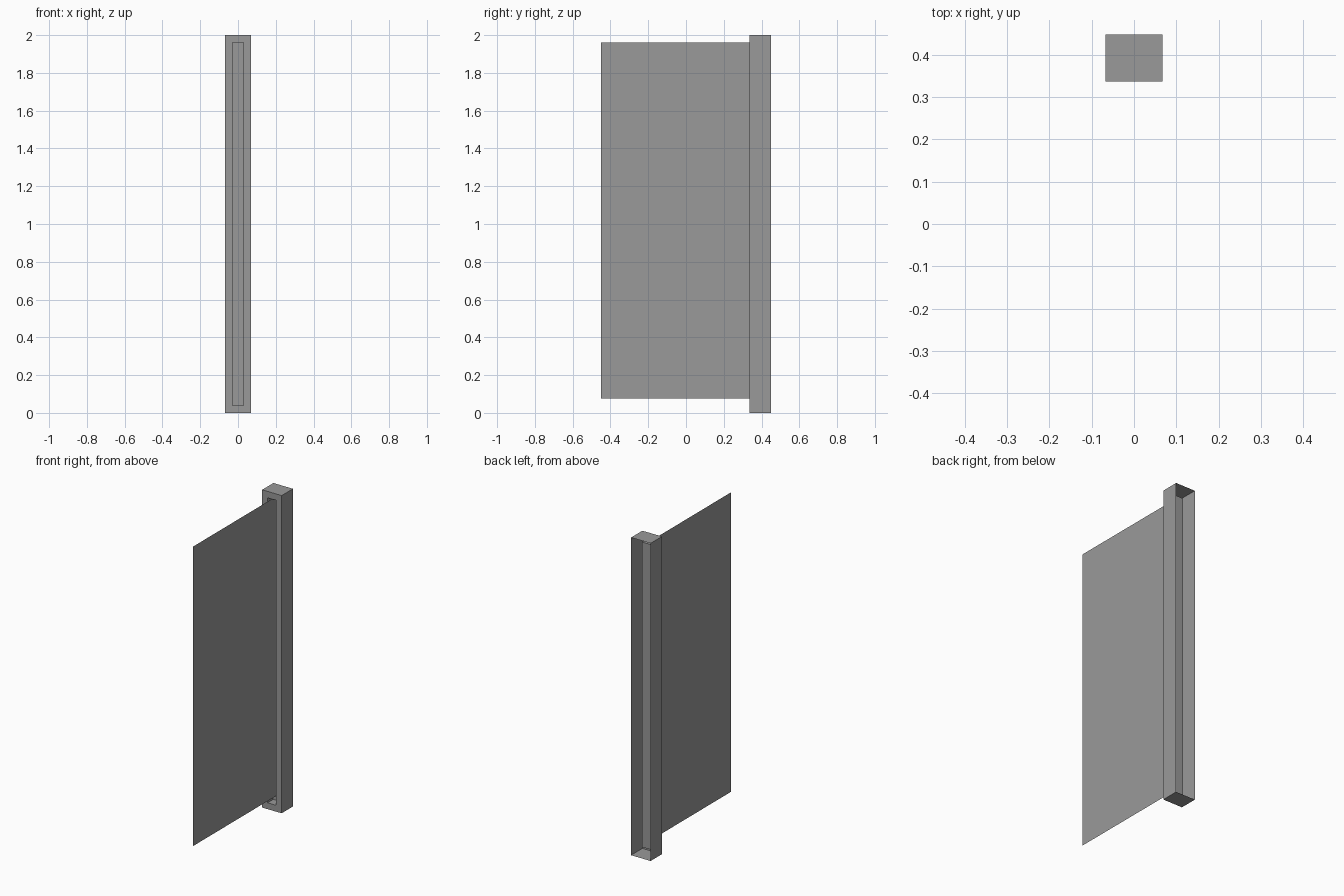
import bpy
import bmesh

cube = bpy.data.objects.get("Cube")
if cube:
    bpy.data.objects.remove(cube, do_unlink=True)

grey = bpy.data.materials.new("mid grey")
grey.use_nodes = True
colour = (0.32, 0.32, 0.32, 1)
grey.diffuse_color = colour
grey.node_tree.nodes["Principled BSDF"].inputs["Base Color"].default_value = colour

WIDTH, FRONT, BACK, HEIGHT = 0.068, 0.337, 0.449, 2.0
SLOT_WIDTH, SLOT_BACK, SLOT_LOW, SLOT_HIGH = 0.03, 0.393, 0.04, 1.96


def ring(bm, half, y, low, high):
    """Rectangle of vertices in the xz plane."""
    return [bm.verts.new((x, y, z)) for x, z in
            ((-half, low), (half, low), (half, high), (-half, high))]


def bridge(bm, a, b):
    """Band of four faces between two rectangles."""
    for i in range(4):
        j = (i + 1) % 4
        bm.faces.new((a[i], a[j], b[j], b[i]))


def finish(bm, name):
    mesh = bpy.data.meshes.new(name)
    bm.to_mesh(mesh)
    bm.free()
    mesh.materials.append(grey)
    obj = bpy.data.objects.new(name, mesh)
    bpy.context.collection.objects.link(obj)
    return obj


# Post: thin sheet shell, open at the back, with a recessed slot in the front
bm = bmesh.new()
rear = ring(bm, WIDTH, BACK, 0, HEIGHT)
face = ring(bm, WIDTH, FRONT, 0, HEIGHT)
lip = ring(bm, SLOT_WIDTH, FRONT, SLOT_LOW, SLOT_HIGH)
floor = ring(bm, SLOT_WIDTH, SLOT_BACK, SLOT_LOW, SLOT_HIGH)
bridge(bm, rear, face)
bridge(bm, face, lip)
bridge(bm, lip, floor)
bm.faces.new(floor)
bmesh.ops.recalc_face_normals(bm, faces=bm.faces)
# The slot lip faces forward, so the outside of the post faces out
bm.faces.ensure_lookup_table()
if bm.faces[4].normal.y > 0:
    bmesh.ops.reverse_faces(bm, faces=bm.faces)
finish(bm, "slotted_post")

# Panel: flat sheet running from the slot towards the front
bm = bmesh.new()
corners = ((-0.449, 0.075), (SLOT_BACK, 0.075),
           (SLOT_BACK, SLOT_HIGH), (-0.449, SLOT_HIGH))
bm.faces.new([bm.verts.new((0, y, z)) for y, z in corners])
finish(bm, "sheet_panel")
